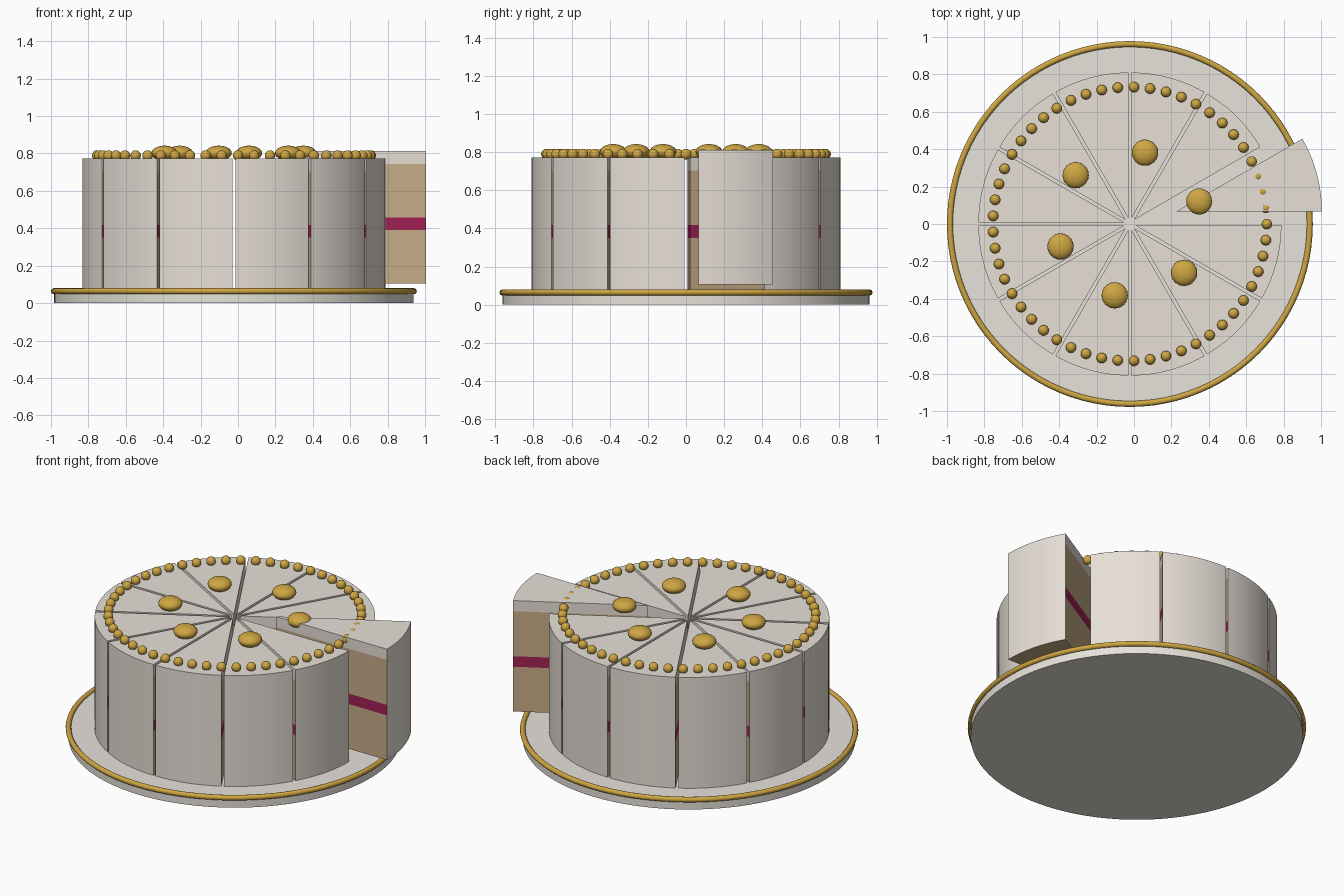
import bpy, bmesh
from math import sin, cos, pi, radians

if "Cube" in bpy.data.objects:
    bpy.data.objects.remove(bpy.data.objects["Cube"])

CX = -0.022          # cake axis
PLATE_TOP = 0.065


def material(name, rgb):
    m = bpy.data.materials.new(name)
    m.diffuse_color = (*rgb, 1)
    m.use_nodes = True
    m.node_tree.nodes["Principled BSDF"].inputs["Base Color"].default_value = m.diffuse_color
    return m


CREAM = material("cream icing", (0.86, 0.80, 0.73))
SPONGE = material("sponge", (0.58, 0.42, 0.25))
JAM = material("raspberry filling", (0.36, 0.015, 0.09))
GOLD = material("gold", (0.62, 0.38, 0.055))
PORCELAIN = material("porcelain", (0.86, 0.82, 0.76))


def finish(name, mat):
    ob = bpy.context.object
    ob.name = name
    ob.data.materials.append(mat)
    bpy.ops.object.shade_smooth_by_angle(angle=radians(40))
    return ob


# Plate with gilded rim
bpy.ops.mesh.primitive_cylinder_add(vertices=96, radius=0.961, depth=PLATE_TOP,
                                    location=(CX, 0, PLATE_TOP / 2))
finish("plate", PORCELAIN)
bpy.ops.mesh.primitive_torus_add(major_segments=96, minor_segments=12, major_radius=0.962,
                                 minor_radius=0.016, location=(CX, 0, 0.064))
finish("plate_rim", GOLD)


def cake_slice(name, start, pull, lift):
    """Layered wedge, slid outward along its middle and lifted."""
    levels = [PLATE_TOP, 0.35, 0.417, 0.704, 0.772]
    layer_mats = [1, 2, 1, 0]
    steps, radius, span = 12, 0.78, pi / 6
    mid = start + span / 2
    ox, oy = CX + pull * cos(mid), pull * sin(mid)
    bm = bmesh.new()
    rings = []
    for z in levels:
        pts = [(0, 0)] + [(radius * cos(start + span * i / steps),
                           radius * sin(start + span * i / steps)) for i in range(steps + 1)]
        rings.append([bm.verts.new((ox + x, oy + y, z + lift)) for x, y in pts])
    n = steps + 2
    for k, mat in enumerate(layer_mats):
        for i in range(n):
            j = (i + 1) % n
            f = bm.faces.new((rings[k][i], rings[k][j], rings[k + 1][j], rings[k + 1][i]))
            # cut sides show the layers, the outer wall is iced
            f.material_index = mat if i in (0, n - 1) else 0
    bm.faces.new(rings[-1]).material_index = 0
    bm.faces.new(rings[0][::-1]).material_index = 1
    me = bpy.data.meshes.new(name)
    bm.to_mesh(me)
    bm.free()
    for m in (CREAM, SPONGE, JAM):
        me.materials.append(m)
    ob = bpy.data.objects.new(name, me)
    bpy.context.collection.objects.link(ob)
    bpy.ops.object.select_all(action='DESELECT')
    ob.select_set(True)
    bpy.context.view_layer.objects.active = ob
    bpy.ops.object.shade_smooth_by_angle(angle=radians(30))


# Twelve slices, the first one pulled out
cake_slice("served_slice", 0, 0.255, 0.04)
for s in range(1, 12):
    cake_slice(f"cake_slice_{s}", s * pi / 6, 0.031, 0)

# Ring of small pearls
for i in range(53):
    a = 2 * pi * i / 53
    bpy.ops.mesh.primitive_uv_sphere_add(segments=16, ring_count=10, radius=0.028,
                                         location=(CX + 0.732 * cos(a), 0.732 * sin(a), 0.789))
    finish(f"pearl_{i}", GOLD)

# Six flattened gold drops
for i in range(6):
    a = radians(18 + 60 * i)
    bpy.ops.mesh.primitive_uv_sphere_add(segments=24, ring_count=14, radius=1,
                                         location=(CX + 0.39 * cos(a), 0.39 * sin(a), 0.802))
    bpy.context.object.scale = (0.07, 0.07, 0.04)
    finish(f"gold_drop_{i}", GOLD)
